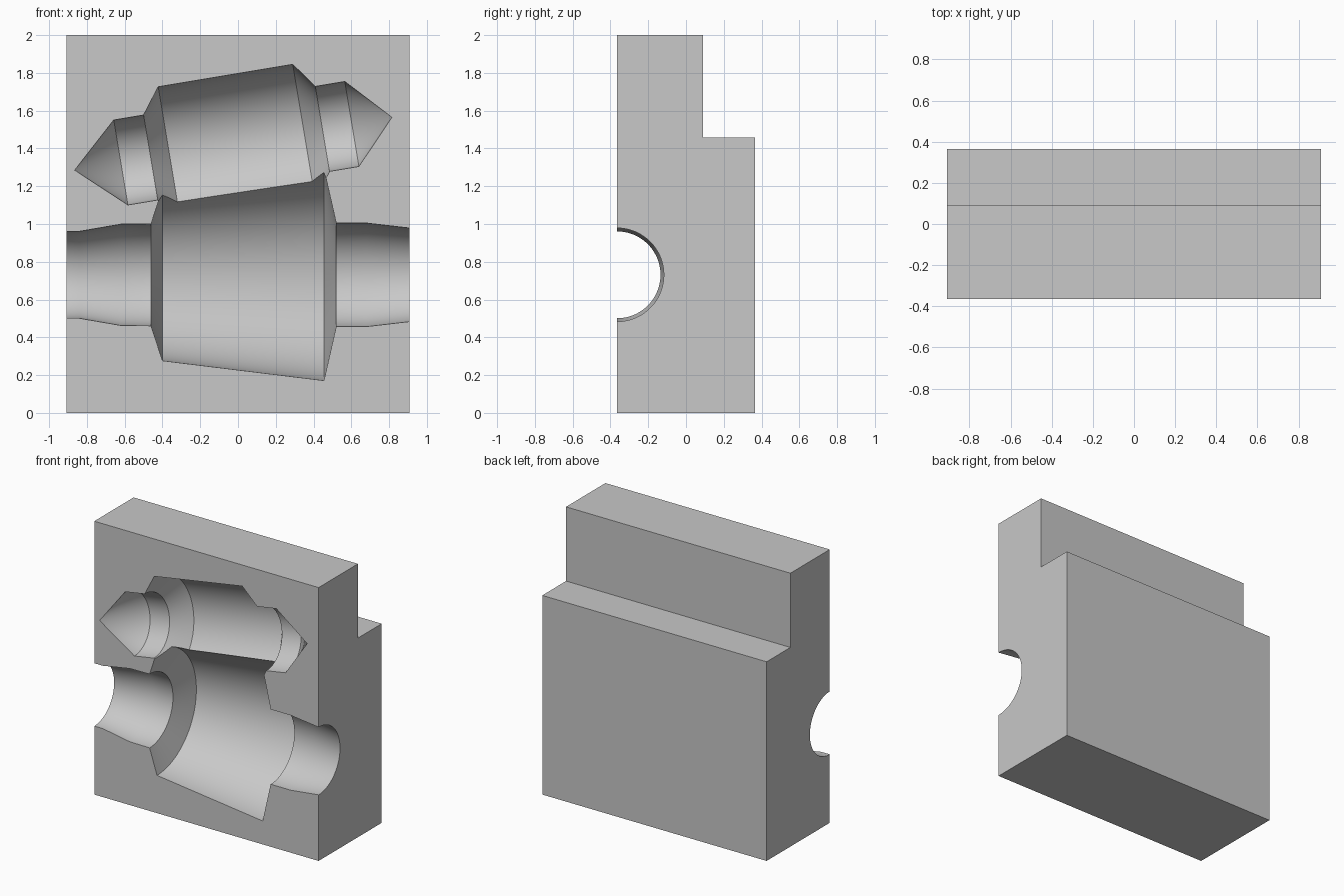
import bpy, bmesh, math
from mathutils import Matrix, Vector

FRONT, BACK, HALF_X = -0.365, 0.365, 0.908
SEGMENTS = 96

if "Cube" in bpy.data.objects:
    bpy.data.objects.remove(bpy.data.objects["Cube"], do_unlink=True)

grey = bpy.data.materials.new("mould_grey")
grey.use_nodes = True
colour = (0.58, 0.58, 0.58, 1)
grey.diffuse_color = colour
grey.node_tree.nodes["Principled BSDF"].inputs["Base Color"].default_value = colour


def make_object(name, bm):
    """Turn a closed bmesh into an object with outward normals."""
    bmesh.ops.recalc_face_normals(bm, faces=bm.faces)
    if bm.calc_volume(signed=True) < 0:
        bmesh.ops.reverse_faces(bm, faces=bm.faces)
    mesh = bpy.data.meshes.new(name)
    bm.to_mesh(mesh)
    bm.free()
    obj = bpy.data.objects.new(name, mesh)
    mesh.materials.append(grey)
    bpy.context.scene.collection.objects.link(obj)
    return obj


def lathe(name, profile, origin, tilt):
    """Closed solid of revolution about local x, from (distance, radius) pairs."""
    bm = bmesh.new()
    rings = []
    for t, r in profile:
        if r == 0:
            rings.append([bm.verts.new((t, 0, 0))] * SEGMENTS)
        else:
            # half-step turn keeps vertices off the parting plane
            angles = [math.tau * (i + 0.5) / SEGMENTS for i in range(SEGMENTS)]
            rings.append([bm.verts.new((t, r * math.cos(a), r * math.sin(a)))
                          for a in angles])
    for a, b in zip(rings, rings[1:]):
        for j in range(SEGMENTS):
            corners = (a[j - 1], a[j], b[j], b[j - 1])
            bm.faces.new(list(dict.fromkeys(corners)))
    bm.transform(Matrix.Translation(origin) @ Matrix.Rotation(-tilt, 4, 'Y'))
    obj = make_object(name, bm)
    obj.hide_render = True
    return obj


def carve(target, cutter):
    """Subtract the cutter, using the first solver that produces a cut."""
    mod = target.modifiers.new("carve", 'BOOLEAN')
    mod.operation = 'DIFFERENCE'
    mod.object = cutter
    for solver in ('EXACT', 'MANIFOLD', 'FLOAT'):
        mod.solver = solver
        bpy.context.view_layer.update()
        graph = bpy.context.evaluated_depsgraph_get()
        result = bpy.data.meshes.new_from_object(target.evaluated_get(graph))
        if len(result.vertices) > len(target.data.vertices):
            break
    target.modifiers.remove(mod)
    target.data = result
    bpy.data.objects.remove(cutter, do_unlink=True)


# stepped block, lofted along x from its side outline
outline = [(FRONT, 0), (BACK, 0), (BACK, 1.457), (0.09, 1.457), (0.09, 2), (FRONT, 2)]
bm = bmesh.new()
right, left = [[bm.verts.new((x, y, z)) for y, z in outline] for x in (-HALF_X, HALF_X)]
bm.faces.new(right)
bm.faces.new(left[::-1])
for i in range(len(outline)):
    bm.faces.new((right[i], right[i - 1], left[i - 1], left[i]))
block = make_object("mould_block", bm)

# through channel with a wide tapered chamber
channel = [(-1, 0), (-1, 0.23), (-0.84, 0.23), (-0.62, 0.268), (-0.46, 0.27),
           (-0.40, 0.455), (0.455, 0.56), (0.52, 0.274), (0.68, 0.274),
           (1, 0.237), (1, 0)]
carve(block, lathe("lower_cavity_cutter", channel, Vector((0, FRONT, 0.731)), 0))

# tilted chamber with a pointed neck at each end
spindle = [(0, 0), (0.248, 0.228), (0.408, 0.228), (0.509, 0.363),
           (1.231, 0.363), (1.33, 0.228), (1.488, 0.228), (1.703, 0)]
carve(block, lathe("upper_cavity_cutter", spindle, Vector((-0.865, FRONT, 1.285)),
                   math.atan2(0.28, 1.68)))

# smooth cavity walls, crisp rims
bpy.ops.object.select_all(action='DESELECT')
bpy.context.view_layer.objects.active = block
block.select_set(True)
bpy.ops.object.shade_smooth_by_angle(angle=math.radians(20))
